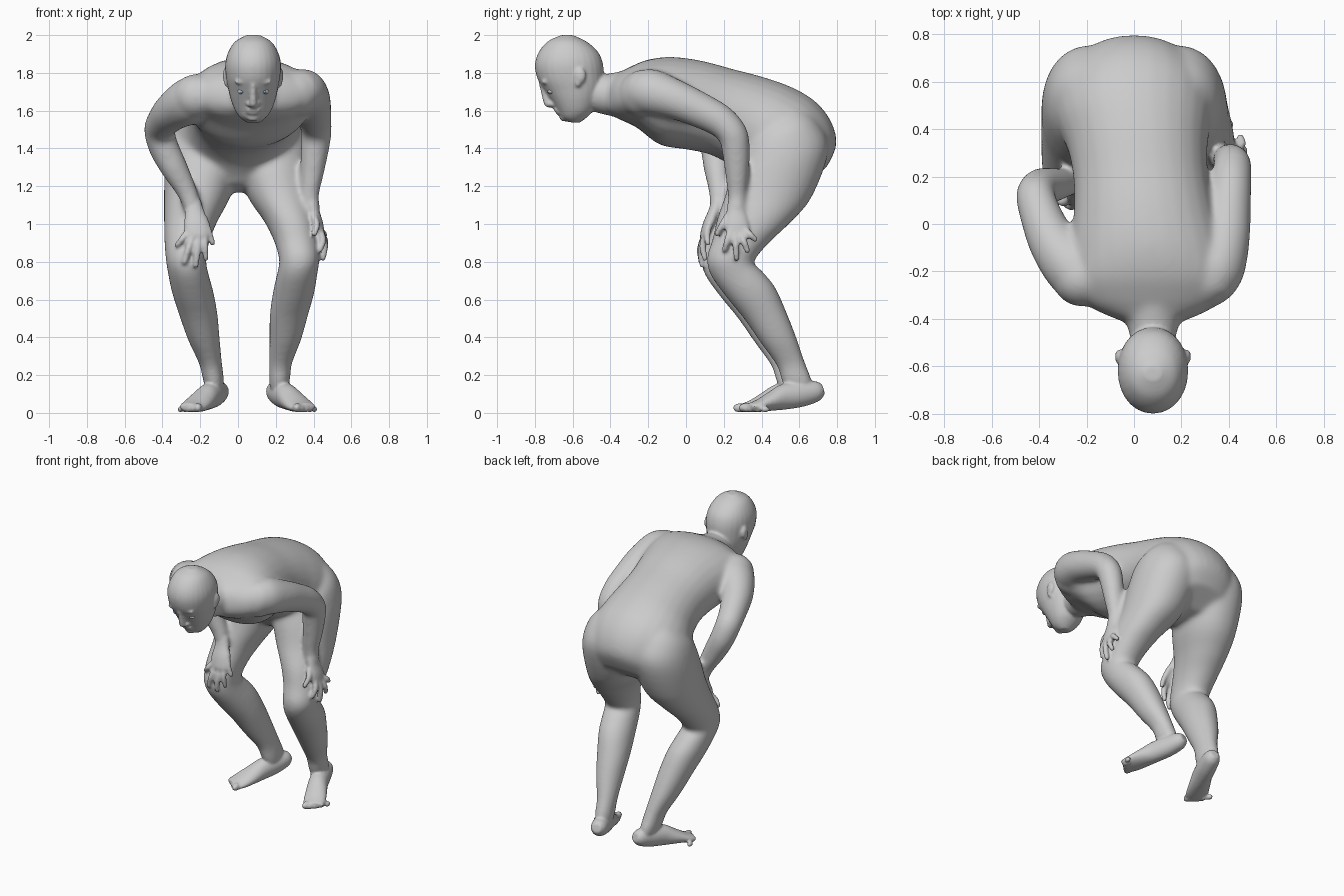
import bpy, bmesh, math
from mathutils import Vector, Matrix

N = 28  # points around every cross-section


def skin(bm, rings, power=2.0, steps=4):
    """Loft through rings (centre, half-axis u, half-axis v) with smooth interpolation."""
    dense = []
    for i in range(len(rings) - 1):
        p0, p1 = rings[max(i - 1, 0)], rings[i]
        p2, p3 = rings[i + 1], rings[min(i + 2, len(rings) - 1)]
        for s in range(steps):
            t = s / steps
            dense.append([0.5 * (2 * b + (c - a) * t + (2 * a - 5 * b + 4 * c - d) * t * t
                                 + (3 * b - a - 3 * c + d) * t ** 3)
                          for a, b, c, d in zip(p0, p1, p2, p3)])
    dense.append(rings[-1])
    loops = []
    for c, u, v in dense:
        loop = []
        for k in range(N):
            a = 2 * math.pi * k / N
            ca, sa = math.cos(a), math.sin(a)
            cu = math.copysign(abs(ca) ** (2 / power), ca)
            sv = math.copysign(abs(sa) ** (2 / power), sa)
            loop.append(bm.verts.new(c + u * cu + v * sv))
        loops.append(loop)
    faces = [bm.faces.new(loops[0]), bm.faces.new(loops[-1])]
    for a, b in zip(loops, loops[1:]):
        for k in range(N):
            faces.append(bm.faces.new((a[k], a[(k + 1) % N], b[(k + 1) % N], b[k])))
    bmesh.ops.recalc_face_normals(bm, faces=faces)


def profile(bm, rows, power=2.0):
    """Loft from side-view rows: (y1, z1, y2, z2, x centre, half width)."""
    rings = []
    for y1, z1, y2, z2, x, w in rows:
        a, b = Vector((x, y1, z1)), Vector((x, y2, z2))
        rings.append(((a + b) / 2, Vector((w, 0, 0)), (a - b) / 2))
    skin(bm, rings, power)


def tube(bm, rows, side=(1, 0, 0)):
    """Tube along rows (x, y, z, radius along side[, other radius])."""
    pts = [Vector(r[:3]) for r in rows]
    rings = []
    for i, r in enumerate(rows):
        t = (pts[min(i + 1, len(pts) - 1)] - pts[max(i - 1, 0)]).normalized()
        s = Vector(side)
        s = (s - t * s.dot(t)).normalized()
        rings.append((pts[i], s * r[3], t.cross(s) * r[-1]))
    skin(bm, rings)


def ball(bm, centre, size):
    m = Matrix.Translation(centre) @ Matrix.Diagonal((*size, 1))
    bmesh.ops.create_uvsphere(bm, u_segments=24, v_segments=14, radius=1, matrix=m)


def finish(bm, name, voxel=None, smooth=0, color=None):
    me = bpy.data.meshes.new(name)
    bm.to_mesh(me)
    bm.free()
    for p in me.polygons:
        p.use_smooth = True
    ob = bpy.data.objects.new(name, me)
    bpy.context.collection.objects.link(ob)
    if voxel:
        r = ob.modifiers.new("fuse", 'REMESH')
        r.mode, r.voxel_size, r.use_smooth_shade = 'VOXEL', voxel, True
        s = ob.modifiers.new("soften", 'SMOOTH')
        s.factor, s.iterations = 0.5, smooth
    if color:
        mat = bpy.data.materials.new(name)
        mat.diffuse_color = color
        me.materials.append(mat)
    return ob


core = bmesh.new()    # large forms, blended softly
body = bmesh.new()    # small forms, fused on afterwards

# Torso, from neck base to buttocks
profile(core, [
    (-.40, 1.78, -.43, 1.59, .078, .11), (-.365, 1.795, -.39, 1.575, .078, .21),
    (-.31, 1.825, -.345, 1.55, .075, .29), (-.21, 1.868, -.26, 1.51, .07, .335),
    (-.08, 1.885, -.14, 1.42, .06, .33), (.08, 1.865, .00, 1.395, .045, .30),
    (.25, 1.82, .12, 1.37, .03, .285), (.42, 1.775, .22, 1.32, .015, .295),
    (.57, 1.72, .28, 1.26, 0, .325), (.69, 1.645, .32, 1.21, 0, .335),
    (.77, 1.54, .40, 1.17, 0, .30), (.797, 1.42, .50, 1.17, 0, .24),
    (.745, 1.30, .60, 1.19, 0, .17)], 2.05)

# Neck
profile(core, [
    (-.54, 1.79, -.58, 1.62, .08, .08), (-.43, 1.795, -.46, 1.585, .08, .105),
    (-.34, 1.81, -.37, 1.565, .08, .13), (-.25, 1.83, -.28, 1.55, .08, .17)])

# Legs: front y z, back y z, x, half width, x shift on the other side
leg = [(.40, 1.54, .62, 1.62, .15, .13, 0), (.31, 1.44, .70, 1.54, .17, .185, 0),
       (.25, 1.31, .755, 1.39, .185, .202, 0), (.21, 1.16, .665, 1.14, .215, .177, .01),
       (.165, 1.03, .545, 1.00, .25, .142, .03), (.11, .92, .44, .90, .27, .12, .04),
       (.08, .82, .36, .80, .275, .107, .05), (.10, .73, .395, .76, .265, .107, .05),
       (.185, .61, .47, .67, .24, .11, .055), (.275, .50, .53, .54, .21, .102, .06),
       (.365, .37, .585, .40, .18, .084, .07), (.45, .25, .63, .27, .145, .061, .08),
       (.475, .17, .665, .18, .13, .056, .09), (.50, .11, .675, .11, .12, .045, .095)]
# Foot: x, y, z, half width, half height
foot = [(.09, .695, .125, .03, .03), (.098, .66, .115, .052, .055),
        (.125, .58, .10, .06, .068), (.16, .49, .085, .063, .068),
        (.195, .42, .06, .07, .05), (.225, .36, .04, .073, .034),
        (.245, .32, .030, .069, .026), (.255, .30, .027, .06, .023)]
for s in (-1, 1):
    on = 1 if s > 0 else 0
    profile(core, [(a + .03 * on * (b < 1), b, c, d, s * x + on * dx, w)
                   for a, b, c, d, x, w, dx in leg], 2.1)

    def place(x, y):
        return s * x + on * .1, y + .03 * on
    tube(body, [(*place(x, y), z, a, b) for x, y, z, a, b in foot])
    # Toes, big one on the inside
    for k in range(5):
        x, y = place(.212 + .023 * k, .285 + .01 * k + .004 * k * k)
        r = .025 if k == 0 else .021 - .001 * k
        ball(body, (x, y, r + .002), (r * .9, r * 1.5, r))

# Arms, shoulder to wrist
ball(core, (-.22, -.23, 1.675), (.125, .12, .12))
tube(core, [(-.17, -.27, 1.70, .10), (-.25, -.19, 1.655, .125), (-.34, -.08, 1.60, .105),
            (-.39, .03, 1.55, .09), (-.415, .12, 1.495, .083), (-.395, .155, 1.41, .08),
            (-.34, .165, 1.30, .073), (-.27, .175, 1.17, .055), (-.235, .17, 1.07, .046)],
     (1, 1, .6))
ball(core, (.305, -.23, 1.69), (.125, .125, .125))
tube(core, [(.31, -.28, 1.71, .10), (.345, -.19, 1.70, .122), (.385, -.06, 1.66, .105),
            (.40, .08, 1.60, .094), (.41, .19, 1.54, .086), (.415, .25, 1.47, .08),
            (.405, .265, 1.38, .074), (.39, .27, 1.25, .061), (.38, .27, 1.15, .05),
            (.395, .27, 1.06, .045)])

# Soften the large forms, then carry them into the final skin
core_object = finish(core, "core", .012, 18)
body.from_object(core_object, bpy.context.evaluated_depsgraph_get())
bpy.data.objects.remove(core_object)

# Hand resting on the front of one knee
tube(body, [(-.24, .175, 1.12, .043, .042), (-.23, .15, 1.06, .052, .034),
            (-.22, .12, 1.00, .066, .03), (-.215, .098, .94, .064, .024),
            (-.215, .095, .92, .05, .018)])
# Hand resting on the outside of the other knee
tube(body, [(.385, .27, 1.13, .045, .043), (.40, .267, 1.06, .054, .034),
            (.422, .27, 1.00, .064, .029), (.435, .275, .95, .06, .023),
            (.44, .277, .93, .045, .018)], (0, 1, 0))
# Fingers and thumbs: base, tip; bend lifts the middle joint
front = [((-.27, .11, .95), (-.32, .10, .89)), ((-.24, .10, .94), (-.283, .08, .80)),
         ((-.21, .10, .94), (-.222, .085, .785)), ((-.18, .105, .945), (-.17, .10, .82)),
         ((-.18, .14, 1.03), (-.135, .115, .90))]
outer = [((.435, .235, .96), (.435, .205, .865)), ((.44, .26, .95), (.45, .268, .82)),
         ((.44, .29, .95), (.455, .325, .86)), ((.435, .315, .965), (.448, .365, .92)),
         ((.40, .22, 1.04), (.405, .165, .95))]
for fingers, bend, side in ((front, (0, -.014, 0), (1, 0, 0)), (outer, (.014, 0, 0), (0, 1, .2))):
    for base, tip in fingers:
        a, b = Vector(base), Vector(tip)
        tube(body, [(*a, .02), (*(a.lerp(b, .5) + Vector(bend)), .018), (*b, .015)], side)
        ball(body, b, (.015, .015, .016))

# Head with nose, lips, brows and ears
X = .08
profile(body, [(y1, z1, y2, z2, X, w) for y1, z1, y2, z2, w in [
    (-.625, 1.54, -.565, 1.535, .035), (-.662, 1.565, -.53, 1.56, .068),
    (-.682, 1.60, -.49, 1.60, .095), (-.712, 1.65, -.46, 1.66, .117),
    (-.745, 1.70, -.44, 1.72, .131), (-.785, 1.765, -.435, 1.78, .143),
    (-.80, 1.84, -.44, 1.85, .148), (-.78, 1.91, -.465, 1.91, .132),
    (-.73, 1.968, -.525, 1.965, .095), (-.66, 2.0, -.60, 2.0, .035)]], 2.08)
tube(body, [(X, -.765, 1.745, .014), (X, -.752, 1.70, .016), (X, -.735, 1.65, .021),
            (X, -.725, 1.63, .022)])
ball(body, (X, -.722, 1.635), (.022, .022, .02))
ball(body, (X, -.645, 1.565), (.035, .025, .022))
for z, y in ((1.605, -.686), (1.588, -.676)):
    ball(body, (X, y, z), (.038, .014, .010))
for s in (-1, 1):
    ball(body, (X + s * .022, -.708, 1.633), (.014, .018, .012))
    ball(body, (X + s * .055, -.748, 1.752), (.045, .018, .014))
    ball(body, (X + s * .146, -.56, 1.785), (.014, .030, .042))
    ball(body, (X + s * .141, -.572, 1.755), (.014, .018, .030))
finish(body, "body", .0085, 4)

# Eyes
for s, side in ((-1, "left"), (1, "right")):
    eye = bmesh.new()
    ball(eye, (X + s * .06, -.710, 1.702), (.024, .022, .015))
    finish(eye, side + "_eye")
    iris = bmesh.new()
    ball(iris, (X + s * .06, -.727, 1.70), (.008, .008, .008))
    finish(iris, side + "_iris", color=(.2, .4, .75, 1))
